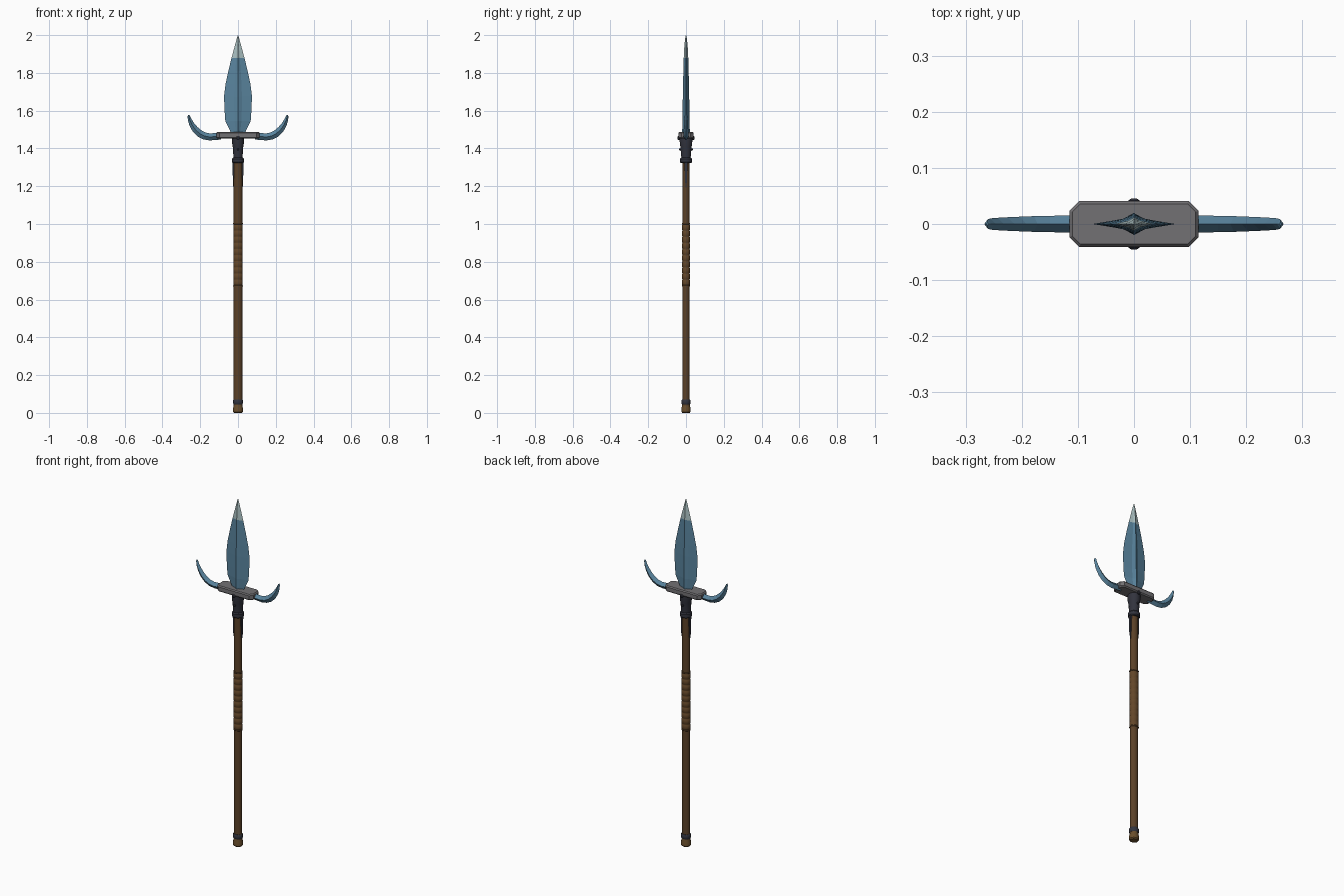
import bpy, bmesh, math
from mathutils import Vector

if "Cube" in bpy.data.objects:
    bpy.data.objects.remove(bpy.data.objects["Cube"])


def material(name, rgb):
    m = bpy.data.materials.new(name)
    m.diffuse_color = (*rgb, 1)
    m.use_nodes = True
    m.node_tree.nodes["Principled BSDF"].inputs["Base Color"].default_value = m.diffuse_color
    return m


WOOD = material("dark wood", (0.105, 0.053, 0.021))
LEATHER = material("grip leather", (0.125, 0.062, 0.022))
BRONZE = material("bronze cap", (0.145, 0.078, 0.026))
IRON = material("dark iron", (0.032, 0.034, 0.048))
GREY = material("guard grey", (0.17, 0.165, 0.175))
STEEL = material("blue steel", (0.10, 0.23, 0.34))
PALE = material("pale tip", (0.40, 0.52, 0.53))


def loft(name, rings, mats, smooth=None):
    """Skin a list of equal-length point rings and cap both ends."""
    bm = bmesh.new()
    vs = [[bm.verts.new(p) for p in r] for r in rings]
    n = len(vs[0])
    for a, b in zip(vs, vs[1:]):
        for i in range(n):
            j = (i + 1) % n
            bm.faces.new((a[i], a[j], b[j], b[i]))
    bm.faces.new(vs[0][::-1])
    bm.faces.new(vs[-1])
    bmesh.ops.recalc_face_normals(bm, faces=bm.faces)
    me = bpy.data.meshes.new(name)
    bm.to_mesh(me)
    bm.free()
    for m in mats:
        me.materials.append(m)
    ob = bpy.data.objects.new(name, me)
    bpy.context.collection.objects.link(ob)
    if smooth:
        bpy.ops.object.select_all(action='DESELECT')
        ob.select_set(True)
        bpy.context.view_layer.objects.active = ob
        bpy.ops.object.shade_smooth_by_angle(angle=math.radians(smooth))
    return ob


def turned(name, profile, mat, sides=12):
    """Oval turned part from (z, x radius, y radius)."""
    rings = [[(rx * math.cos(2 * math.pi * (i + .5) / sides),
               ry * math.sin(2 * math.pi * (i + .5) / sides), z)
              for i in range(sides)] for z, rx, ry in profile]
    return loft(name, rings, [mat], 35)


# Shaft and butt end
turned("shaft", [(0.03, .0235, .020), (1.36, .0235, .020)], WOOD)
turned("butt_cap", [(0, .022, .020), (.006, .027, .025), (.025, .027, .025),
                    (.040, .023, .021), (.046, .023, .021)], BRONZE)
turned("butt_collar", [(.045, .024, .022), (.050, .027, .025), (.066, .027, .025),
                       (.071, .024, .022)], IRON)

# Wrapped grip: repeated rounded bands
bands, z0, step = 10, .675, .0325
prof = []
for k in range(bands):
    z = z0 + k * step
    prof += [(z, .0235, .0202), (z + .004, .0258, .0226),
             (z + step - .008, .0258, .0226), (z + step - .004, .0235, .0202)]
turned("grip_wrap", prof, LEATHER)
for k, z in enumerate((.668, .998)):
    turned(f"grip_ring_{k}", [(z, .0245, .021), (z + .002, .0262, .023),
                              (z + .006, .0262, .023), (z + .008, .0245, .021)], WOOD)

# Socket with lower ring
turned("socket", [(1.345, .025, .025), (1.37, .026, .027), (1.41, .029, .031),
                  (1.425, .032, .034), (1.462, .032, .035)], IRON)
turned("socket_ring", [(1.322, .027, .027), (1.327, .032, .032),
                       (1.345, .032, .032), (1.351, .027, .027)], IRON)

# Side straps running down the shaft, pointed at the bottom
for s, tag in ((1, "right"), (-1, "left")):
    rings = [[(s * a, -w, z), (s * b, -w, z), (s * b, w, z), (s * a, w, z)]
             for z, w, a, b in ((1.19, .001, .020, .0245), (1.225, .005, .020, .0275),
                                (1.33, .008, .020, .0285))]
    loft(f"strap_{tag}", rings, [IRON])

# Rivets on the socket, front and back
for s, tag in ((-1, "front"), (1, "back")):
    for k, (z, y, r) in enumerate(((1.395, .036, .006), (1.455, .045, .010))):
        rings = [[(q * r * math.cos(i * math.pi / 4), s * yy,
                   z + q * r * math.sin(i * math.pi / 4)) for i in range(8)]
                 for yy, q in ((.02, 1), (y - .003, 1), (y, .55))]
        loft(f"rivet_{tag}_{k}", rings, [IRON])


# Guard block with cut corners
def plan(z, hx, hy, c):
    q = [(hx, hy - c), (hx - c, hy), (c - hx, hy), (-hx, hy - c),
         (-hx, c - hy), (c - hx, -hy), (hx - c, -hy), (hx, c - hy)]
    return [(x, y, z) for x, y in q]


loft("guard", [plan(1.453, .109, .035, .015), plan(1.459, .115, .041, .017),
               plan(1.481, .115, .041, .017), plan(1.487, .110, .036, .015)], [GREY])

# Curved side hooks: diamond section swept along an upturned path
path = [(.09, 1.465, .018, .016), (.15, 1.461, .0185, .0145), (.178, 1.466, .019, .014),
        (.203, 1.479, .019, .013), (.226, 1.500, .0175, .012), (.244, 1.526, .014, .011),
        (.256, 1.553, .010, .010), (.261, 1.572, .006, .008), (.261, 1.578, .002, .003)]
for s, tag in ((1, "right"), (-1, "left")):
    rings = []
    for i, (x, z, h, t) in enumerate(path):
        a, b = path[max(i - 1, 0)], path[min(i + 1, len(path) - 1)]
        d = Vector((b[0] - a[0], b[1] - a[1])).normalized()
        nx, nz = -d.y * h, d.x * h
        rings.append([(s * (x + nx), 0, z + nz), (s * x, t, z),
                      (s * (x - nx), 0, z - nz), (s * x, -t, z)])
    loft(f"hook_{tag}", rings, [STEEL])

# Leaf blade: hollow-ground section with a central ridge
rings = []
for z, w, ridge in ((1.475, .034, .020), (1.495, .043, .020), (1.545, .067, .019),
                    (1.60, .071, .018), (1.675, .074, .017), (1.74, .066, .0155),
                    (1.81, .051, .014), (1.88, .034, .012), (1.94, .018, .009),
                    (1.98, .007, .005), (2.0, .0006, .0006)):
    m, t = w * .28, ridge * .5
    rings.append([(w, 0, z), (m, t, z), (0, ridge, z), (-m, t, z),
                  (-w, 0, z), (-m, -t, z), (0, -ridge, z), (m, -t, z)])
blade = loft("blade", rings, [STEEL, PALE])
for f in blade.data.polygons:
    f.material_index = int(f.center.z > 1.88)
